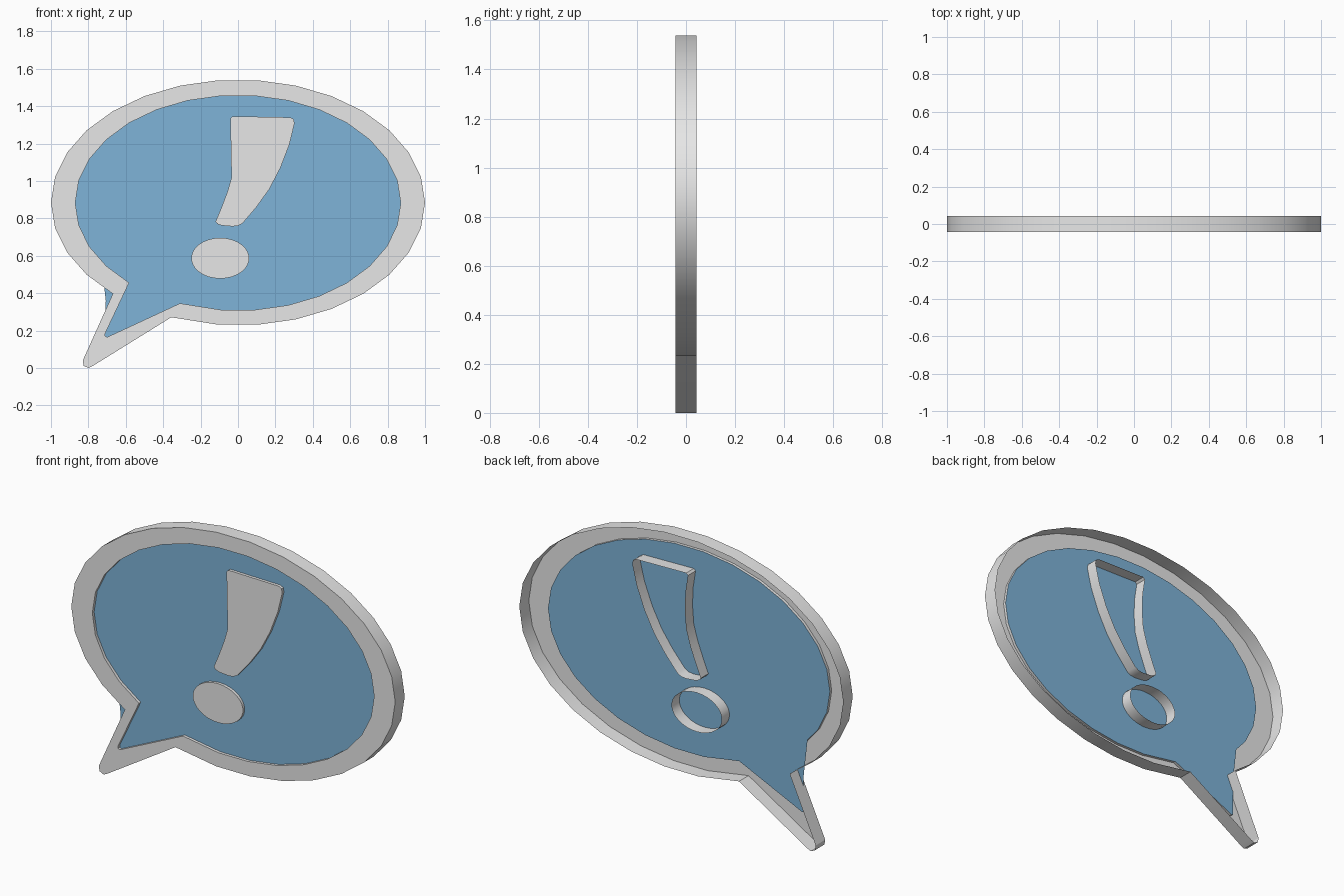
import bpy, bmesh, math

if "Cube" in bpy.data.objects:
    bpy.data.objects.remove(bpy.data.objects["Cube"])

FRONT, BACK, PANEL = -0.042, 0.042, -0.026   # depths along y


def material(name, rgb):
    m = bpy.data.materials.new(name)
    m.diffuse_color = (*rgb, 1)
    m.use_nodes = True
    m.node_tree.nodes["Principled BSDF"].inputs["Base Color"].default_value = m.diffuse_color
    return m


GREY = material("light grey", (0.8, 0.8, 0.8))
BLUE = material("soft blue", (0.21, 0.455, 0.69))


def loft(name, loops, mat, cap=True):
    """Bridge (x, z) outlines placed at successive depths; optionally close the last one."""
    bm = bmesh.new()
    rings = [[bm.verts.new((x, y, z)) for x, z in pts] for pts, y in loops]
    for a, b in zip(rings, rings[1:]):
        n = len(a)
        for i in range(n):
            j = (i + 1) % n
            bm.faces.new((a[i], a[j], b[j], b[i]))
    if cap:
        face = bm.faces.new(rings[-1])
        bmesh.ops.triangulate(bm, faces=[face])
    me = bpy.data.meshes.new(name)
    bm.to_mesh(me)
    bm.free()
    me.materials.append(mat)
    ob = bpy.data.objects.new(name, me)
    bpy.context.collection.objects.link(ob)
    bpy.ops.object.select_all(action='DESELECT')
    ob.select_set(True)
    bpy.context.view_layer.objects.active = ob
    bpy.ops.object.shade_smooth_by_angle(angle=math.radians(30))
    return ob


def ellipse(cx, cz, rx, rz, degrees):
    return [(cx + rx * math.sin(math.radians(t)), cz - rz * math.cos(math.radians(t)))
            for t in degrees]


# Bubble outlines: a 30-sided ellipse, interrupted at lower left by the tail
angles = [-20.9] + list(range(-6, 319, 12))
outer = ellipse(0, 0.885, 1.0, 0.657, angles) + [
    (-0.83, 0.04), (-0.825, 0.012), (-0.80, 0.0), (-0.775, 0.012)]
inner = ellipse(0, 0.883, 0.87, 0.575, angles) + [
    (-0.71, 0.185), (-0.71, 0.17), (-0.70, 0.165), (-0.685, 0.172)]

# Rim: outer wall, front band and short step to the panel; open at the back
loft("bubble_rim", [(outer, BACK), (outer, FRONT), (inner, FRONT), (inner, PANEL)],
     GREY, cap=False)

# Recessed panel
loft("bubble_panel", [(inner, PANEL)], BLUE)

# Exclamation stroke and dot: capped in front, open at the back
stroke = [(-0.12, 0.783), (-0.11, 0.77), (-0.088, 0.762), (-0.03, 0.757), (0.0, 0.76),
          (0.024, 0.773), (0.10, 0.862), (0.168, 0.957), (0.227, 1.07), (0.275, 1.195),
          (0.302, 1.307), (0.298, 1.33), (0.28, 1.34), (-0.03, 1.346), (-0.041, 1.335),
          (-0.026, 1.24), (-0.022, 1.14), (-0.03, 1.035), (-0.056, 0.944), (-0.09, 0.855)]
dot = ellipse(-0.095, 0.587, 0.155, 0.109, range(0, 360, 12))
for name, pts in (("mark_stroke", stroke), ("mark_dot", dot)):
    loft(name, [(pts, BACK), (pts, FRONT)], GREY)
